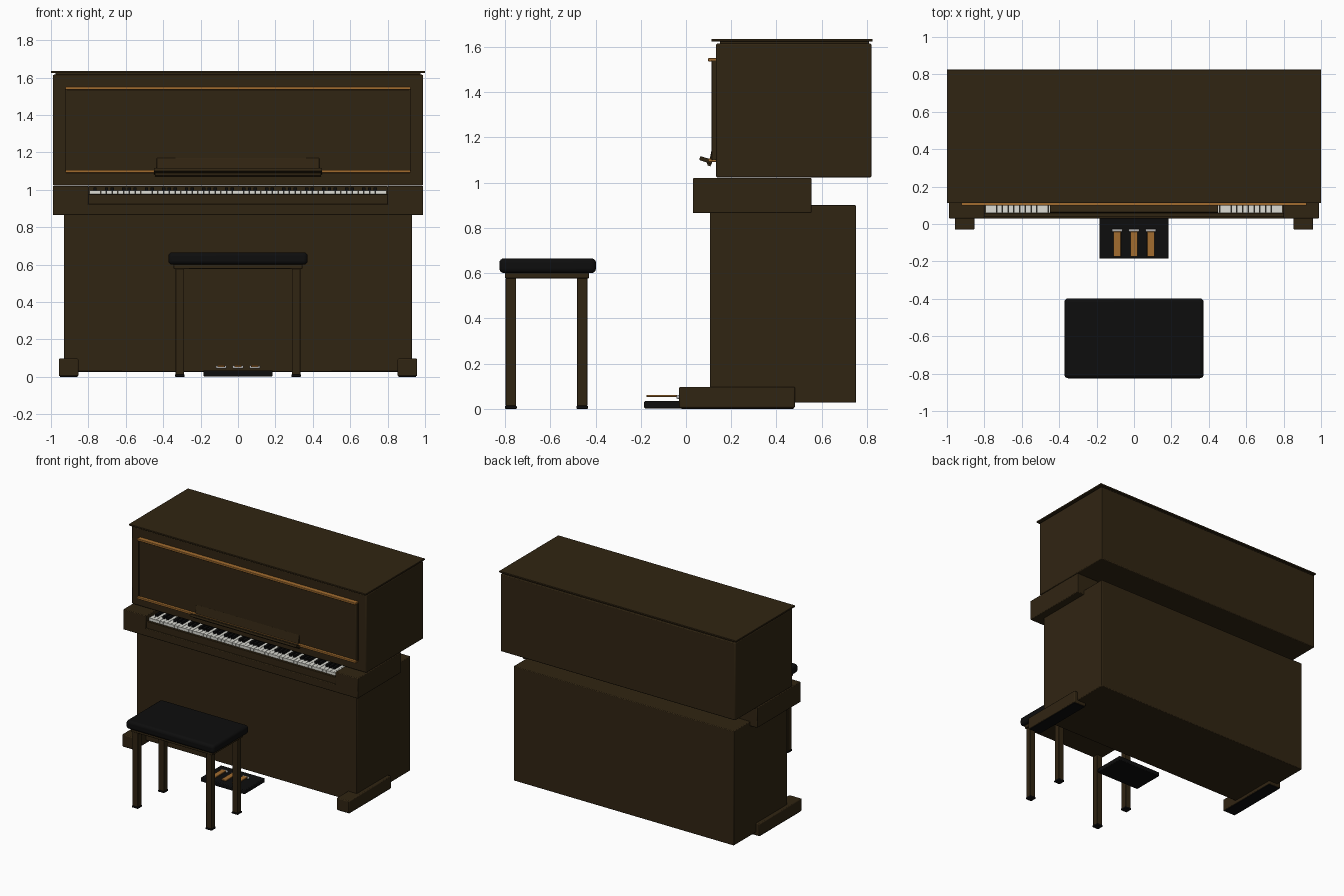
import bpy, bmesh, math

if "Cube" in bpy.data.objects:
    bpy.data.objects.remove(bpy.data.objects["Cube"])


def mat(name, r, g, b):
    m = bpy.data.materials.new(name)
    m.diffuse_color = (r, g, b, 1)
    m.use_nodes = True
    m.node_tree.nodes["Principled BSDF"].inputs["Base Color"].default_value = m.diffuse_color
    return m


WOOD = mat("dark walnut", 0.030, 0.018, 0.006)
BLACK = mat("black", 0.004, 0.004, 0.004)
IVORY = mat("ivory", 0.72, 0.72, 0.66)
BRASS = mat("brass", 0.36, 0.15, 0.028)
STEEL = mat("steel", 0.45, 0.45, 0.45)


def finish(name, bm, material, bevel=0.0, segs=2):
    bmesh.ops.recalc_face_normals(bm, faces=bm.faces)
    me = bpy.data.meshes.new(name)
    bm.to_mesh(me)
    bm.free()
    me.materials.append(material)
    ob = bpy.data.objects.new(name, me)
    bpy.context.collection.objects.link(ob)
    if bevel:
        b = ob.modifiers.new("bevel", 'BEVEL')
        b.width, b.segments = bevel, segs
        bpy.ops.object.select_all(action='DESELECT')
        ob.select_set(True)
        bpy.context.view_layer.objects.active = ob
        bpy.ops.object.shade_smooth_by_angle(angle=math.radians(35))
    return ob


def add_box(bm, x, y, z):
    vs = bmesh.ops.create_cube(bm, size=1)["verts"]
    for v in vs:
        v.co = [(a + b) / 2 + c * (b - a) for (a, b), c in zip((x, y, z), v.co)]


def box(name, x, y, z, material, bevel=0.0, segs=2):
    bm = bmesh.new()
    add_box(bm, x, y, z)
    return finish(name, bm, material, bevel, segs)


def prism(name, profile, hw, material, bevel=0.0):
    """Extrude a (y, z) profile along x from -hw to hw."""
    bm = bmesh.new()
    f = bm.faces.new([bm.verts.new((-hw, y, z)) for y, z in profile])
    r = bmesh.ops.extrude_face_region(bm, geom=[f])
    moved = [v for v in r["geom"] if isinstance(v, bmesh.types.BMVert)]
    bmesh.ops.translate(bm, verts=moved, vec=(2 * hw, 0, 0))
    return finish(name, bm, material, bevel)


# Main cabinet masses
box("lower_cabinet", (-.93, .93), (.106, .752), (.027, .90), WOOD, .005)
box("upper_cabinet", (-.99, .99), (.133, .82), (1.023, 1.615), WOOD, .006)
box("lid_spacer", (-.975, .975), (.15, .81), (1.61, 1.626), WOOD)
box("lid", (-1, 1), (.112, .825), (1.624, 1.636), WOOD, .002)

# Front panel with brass rails and side stiles
box("front_panel", (-.915, .915), (.118, .14), (1.10, 1.535), WOOD, .002)
for z in (1.099, 1.543):
    box("brass_rail", (-.923, .923), (.098, .136), (z - .008, z + .008), BRASS, .003)
for s in (-1, 1):
    box("panel_stile", (s * .919 - .006, s * .919 + .006), (.113, .136), (1.10, 1.54), WOOD, .002)

# Music desk and tilted shelf
prism("music_desk", [(.103, 1.095), (.118, 1.17), (.128, 1.17), (.120, 1.095)], .435, WOOD, .002)
prism("music_shelf", [(.058, 1.100), (.063, 1.117), (.118, 1.101), (.113, 1.082)], .45, WOOD, .002)
prism("shelf_support", [(.095, 1.076), (.092, 1.092), (.115, 1.088), (.108, 1.072)], .445, WOOD)

# Key bed, cheeks, slip and fall board
box("key_bed", (-.99, .99), (.03, .555), (.865, .925), WOOD, .005)
for s in (-1, 1):
    x = sorted((s * .80, s * .99))
    box("key_cheek", x, (.03, .555), (.915, 1.02), WOOD, .005)
box("key_slip", (-.80, .80), (.037, .057), (.915, .977), WOOD, .003)
box("fall_board", (-.80, .80), (.21, .553), (.92, 1.02), WOOD)

# White keys: 52 starting from A
N, X0, X1 = 52, -.795, .795
W = (X1 - X0) / N
bm = bmesh.new()
for i in range(N):
    a = X0 + i * W
    add_box(bm, (a + .0012, a + W - .0012), (.06, .212), (.96, .995))
finish("white_keys", bm, IVORY)
box("key_frame", (X0, X1), (.064, .212), (.92, .975), BLACK)

# Black keys: skip the gaps after B and E
bm = bmesh.new()
for i in range(N - 1):
    if i % 7 not in (1, 4):
        c = X0 + (i + 1) * W
        add_box(bm, (c - .009, c + .009), (.106, .212), (.98, 1.012))
finish("black_keys", bm, BLACK)

# Toe blocks
for s in (-1, 1):
    x = sorted((s * .853, s * .958))
    box("toe_block", x, (-.03, .482), (.004, .097), WOOD, .006)
    x = sorted((s * .858, s * .953))
    box("toe_foot", x, (-.02, .475), (0, .008), BLACK)

# Pedals on their plate
box("pedal_plate", (-.185, .185), (-.185, .06), (.002, .034), BLACK, .005)
for x in (-.09, 0, .09):
    box("pedal", (x - .02, x + .02), (-.175, -.04), (.052, .062), BRASS, .003)
    box("pedal_hinge", (x - .029, x + .029), (-.042, -.026), (.044, .060), STEEL, .005)

# Bench
box("seat", (-.372, .372), (-.825, -.398), (.60, .665), BLACK, .02, 4)
box("seat_apron", (-.345, .345), (-.80, -.428), (.577, .605), WOOD, .004)
for x in (-.311, .311):
    for y in (-.774, -.459):
        box("bench_leg", (x - .023, x + .023), (y - .023, y + .023), (.012, .58), WOOD, .003)
        box("bench_foot", (x - .026, x + .026), (y - .026, y + .026), (0, .013), BLACK, .003)
